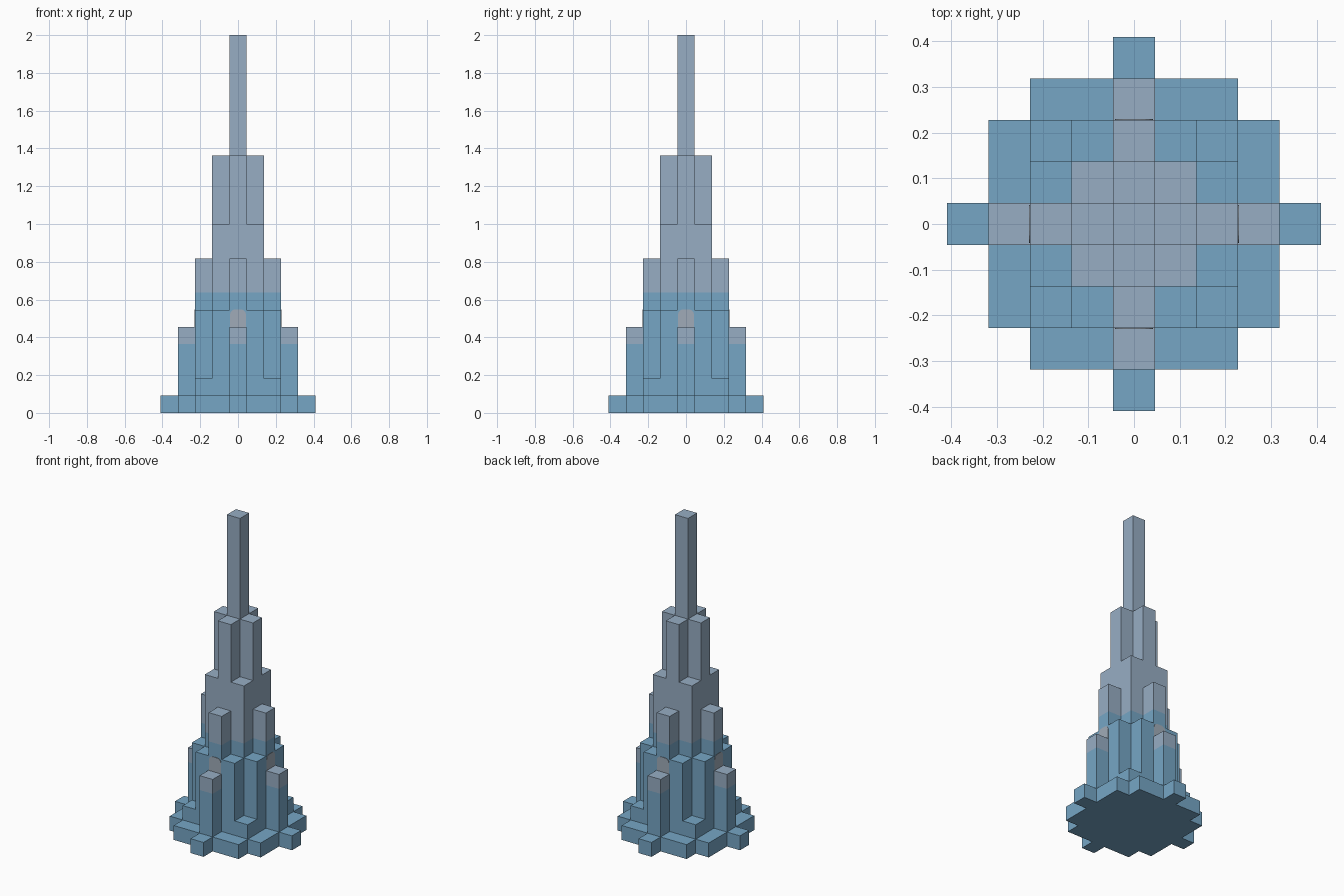
import bpy, bmesh, math
from mathutils import Matrix, Vector

if "Cube" in bpy.data.objects:
    bpy.data.objects.remove(bpy.data.objects["Cube"], do_unlink=True)

U = 2 / 22          # one building module
SPAN = range(-4, 5)
# Height in modules for each plan cell, keyed by (larger, smaller) distance from centre
HEIGHTS = {(0, 0): 22, (1, 0): 15, (1, 1): 11, (2, 0): 9, (2, 1): 6, (2, 2): 2,
           (3, 0): 5, (3, 1): 1, (3, 2): 1, (4, 0): 1}
SIDES = [(1, 0), (0, 1), (-1, 0), (0, -1)]


def make_material(name, rgb):
    mat = bpy.data.materials.new(name)
    mat.use_nodes = True
    color = (*rgb, 1)
    mat.diffuse_color = color
    mat.node_tree.nodes["Principled BSDF"].inputs["Base Color"].default_value = color
    return mat


BLUE = make_material("steel blue", (0.18, 0.38, 0.56))
GREY = make_material("pale blue grey", (0.31, 0.42, 0.55))
WARM = make_material("warm grey", (0.35, 0.41, 0.48))


def finish(bm, name, materials):
    mesh = bpy.data.meshes.new(name)
    bm.to_mesh(mesh)
    bm.free()
    for mat in materials:
        mesh.materials.append(mat)
    obj = bpy.data.objects.new(name, mesh)
    bpy.context.collection.objects.link(obj)
    return obj


def height(x, y):
    key = tuple(sorted((abs(x), abs(y)), reverse=True))
    return HEIGHTS.get(key, 0)


def ring(x, y):
    return max(abs(x), abs(y))


def quad(bm, points, material):
    face = bm.faces.new([bm.verts.new(Vector(p) * U) for p in points])
    face.material_index = material


def cap(bm, x, y, z, material, flip=False):
    corners = [(x + a, y + b, z) for a, b in ((-.5, -.5), (.5, -.5), (.5, .5), (-.5, .5))]
    quad(bm, corners[::-1] if flip else corners, material)


def build_tier(name, rings, grey_from, with_floor=False):
    """Exposed walls and roofs of the cells in the given rings, grey above a height."""
    bm = bmesh.new()
    for x in SPAN:
        for y in SPAN:
            top = height(x, y)
            if top and with_floor:
                cap(bm, x, y, 0, 0, flip=True)
            if not top or ring(x, y) not in rings:
                continue
            cap(bm, x, y, top, int(top >= grey_from))
            for dx, dy in SIDES:
                out, along = Vector((dx, dy, 0)) / 2, Vector((-dy, dx, 0)) / 2
                for z in range(height(x + dx, y + dy), top):
                    mid = Vector((x, y, z)) + out
                    up = Vector((0, 0, 1))
                    quad(bm, [mid - along, mid + along, mid + along + up, mid - along + up],
                         int(z >= grey_from))
    # Weld the modules and merge flat areas of one colour
    bmesh.ops.remove_doubles(bm, verts=bm.verts, dist=1e-4)
    bmesh.ops.dissolve_limit(bm, angle_limit=0.01, verts=bm.verts, edges=bm.edges,
                             delimit={'MATERIAL'})
    return finish(bm, name, [BLUE, GREY])


# Tower, from the ground outwards in
build_tier("base_and_buttresses", (3, 4), 4, with_floor=True)
build_tier("middle_setback", (2,), 7)
build_tier("core_tower", (1,), 7)
build_tier("spire", (0,), 7)


def build_panel(name, turn):
    """Thin round-topped panel above a buttress."""
    bm = bmesh.new()
    half, radius, foot, head = 0.46, 0.3, 5.0, 6.03
    outline = [(-half, foot), (half, foot)]
    for side, start in ((1, 0), (-1, 90)):
        for step in range(5):
            a = math.radians(start + step * 22.5)
            outline.append((side * (half - radius) + radius * math.cos(a),
                            head - radius + radius * math.sin(a)))
    front = -2.53
    face = bm.faces.new([bm.verts.new(Vector((x, front, z)) * U) for x, z in outline])
    new = bmesh.ops.extrude_face_region(bm, geom=[face])["geom"]
    moved = [v for v in new if isinstance(v, bmesh.types.BMVert)]
    bmesh.ops.translate(bm, verts=moved, vec=(0, 0.03 * U, 0))
    bmesh.ops.recalc_face_normals(bm, faces=bm.faces)
    bmesh.ops.rotate(bm, verts=bm.verts, matrix=Matrix.Rotation(turn, 3, 'Z'))
    return finish(bm, name, [WARM])


for i, label in enumerate(("front", "left", "back", "right")):
    build_panel(label + "_panel", i * math.pi / 2)
